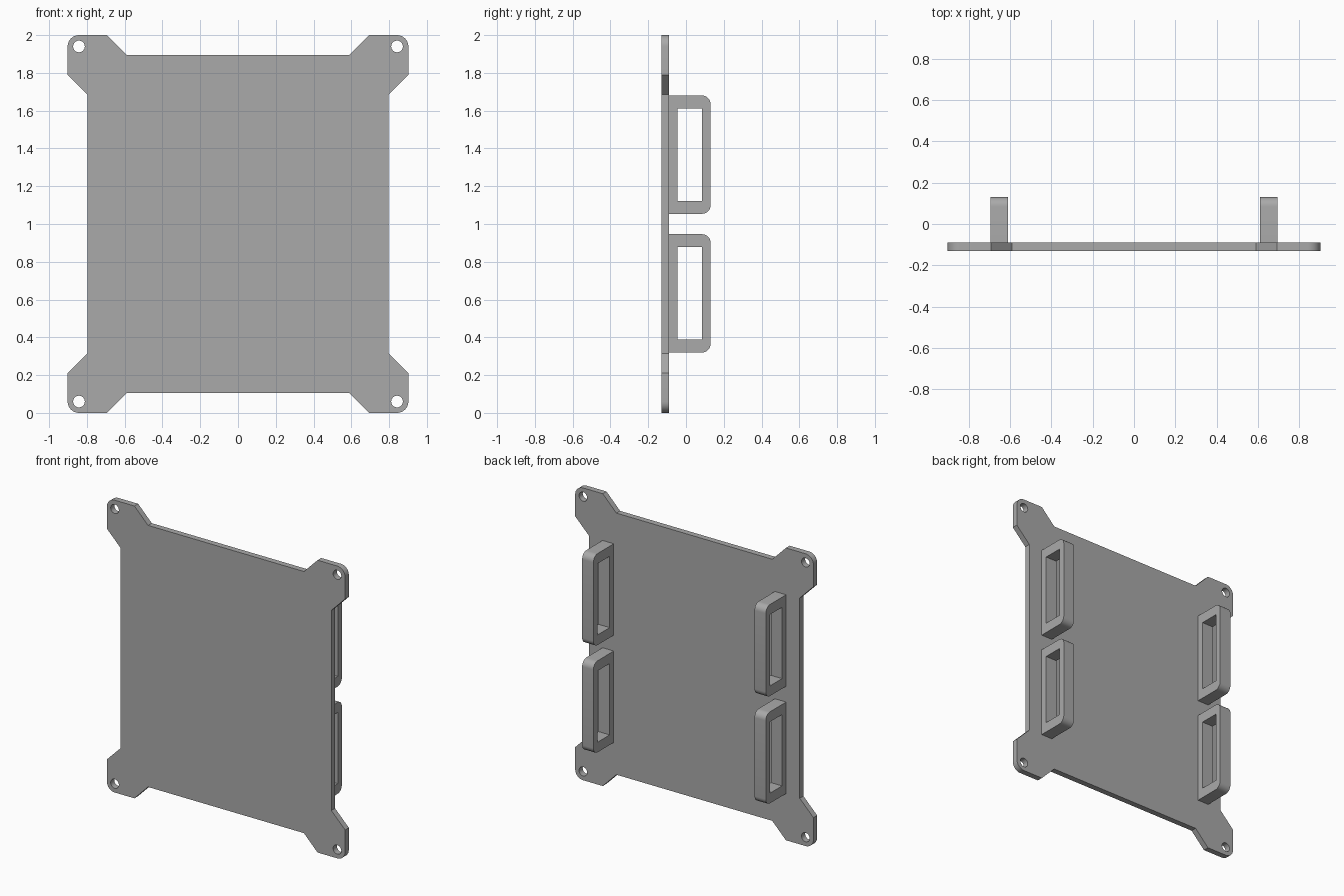
import bpy, bmesh
from math import sin, cos, pi
from mathutils import Vector

cube = bpy.data.objects.get("Cube")
if cube:
    bpy.data.objects.remove(cube, do_unlink=True)

grey = bpy.data.materials.new("plain_grey")
grey.use_nodes = True
colour = (0.4, 0.4, 0.4, 1)
grey.diffuse_color = colour
grey.node_tree.nodes["Principled BSDF"].inputs["Base Color"].default_value = colour


def arc(cx, cy, radius, start, end, steps):
    """Points along a circular arc."""
    angles = [start + (end - start) * i / steps for i in range(steps + 1)]
    return [(cx + radius * cos(a), cy + radius * sin(a)) for a in angles]


def extruded(name, loops, place, depth):
    """Fill an outline with holes, then extrude it along depth."""
    bm = bmesh.new()
    edges = []
    for loop in loops:
        verts = [bm.verts.new(place(u, v)) for u, v in loop]
        edges += [bm.edges.new((a, b)) for a, b in zip(verts, verts[1:] + verts[:1])]
    bmesh.ops.triangle_fill(bm, use_beauty=True, edges=edges)
    result = bmesh.ops.extrude_face_region(bm, geom=bm.faces[:], use_keep_orig=True)
    moved = [g for g in result["geom"] if isinstance(g, bmesh.types.BMVert)]
    bmesh.ops.translate(bm, verts=moved, vec=Vector(depth))
    bmesh.ops.recalc_face_normals(bm, faces=bm.faces[:])
    mesh = bpy.data.meshes.new(name)
    bm.to_mesh(mesh)
    bm.free()
    mesh.materials.append(grey)
    obj = bpy.data.objects.new(name, mesh)
    bpy.context.collection.objects.link(obj)
    bpy.ops.object.select_all(action="DESELECT")
    obj.select_set(True)
    bpy.context.view_layer.objects.active = obj
    bpy.ops.object.shade_smooth_by_angle(angle=pi / 6)
    return obj


# Mounting plate: one corner ear mirrored into all four quadrants
W, H, R = 0.902, 1.0, 0.06
ear = [(0.798, 0.685), (W, 0.79)]
ear += arc(W - R, H - R, R, 0, pi / 2, 8)
ear += [(0.693, H), (0.59, 0.895)]
outline, holes = [], []
for sx, sz in ((1, 1), (-1, 1), (-1, -1), (1, -1)):
    corner = [(x * sx, z * sz) for x, z in ear]
    outline += corner if sx * sz > 0 else corner[::-1]
    holes.append(arc(sx * 0.842, sz * 0.94, 0.031, 0, 2 * pi, 24)[:-1])
extruded("mounting_plate", [outline] + holes,
         lambda x, z: (x, -0.13, z + 1), (0, 0.04, 0))

# Strap loops: rounded rectangular frames on the back of the plate
half, back, r = 0.313, 0.13, 0.045
frame = [(-0.092, -half)]
frame += arc(back - r, -half + r, r, -pi / 2, 0, 8)
frame += arc(back - r, half - r, r, 0, pi / 2, 8)
frame += [(-0.092, half)]
slot = [(-0.046, -0.244), (0.086, -0.244), (0.086, 0.244), (-0.046, 0.244)]
for side, x0 in (("left", 0.61), ("right", -0.695)):
    for level, zc in (("lower", 0.633), ("upper", 1.367)):
        extruded(f"{level}_{side}_strap_loop", [frame, slot],
                 lambda y, z: (x0, y, z + zc), (0.085, 0, 0))
